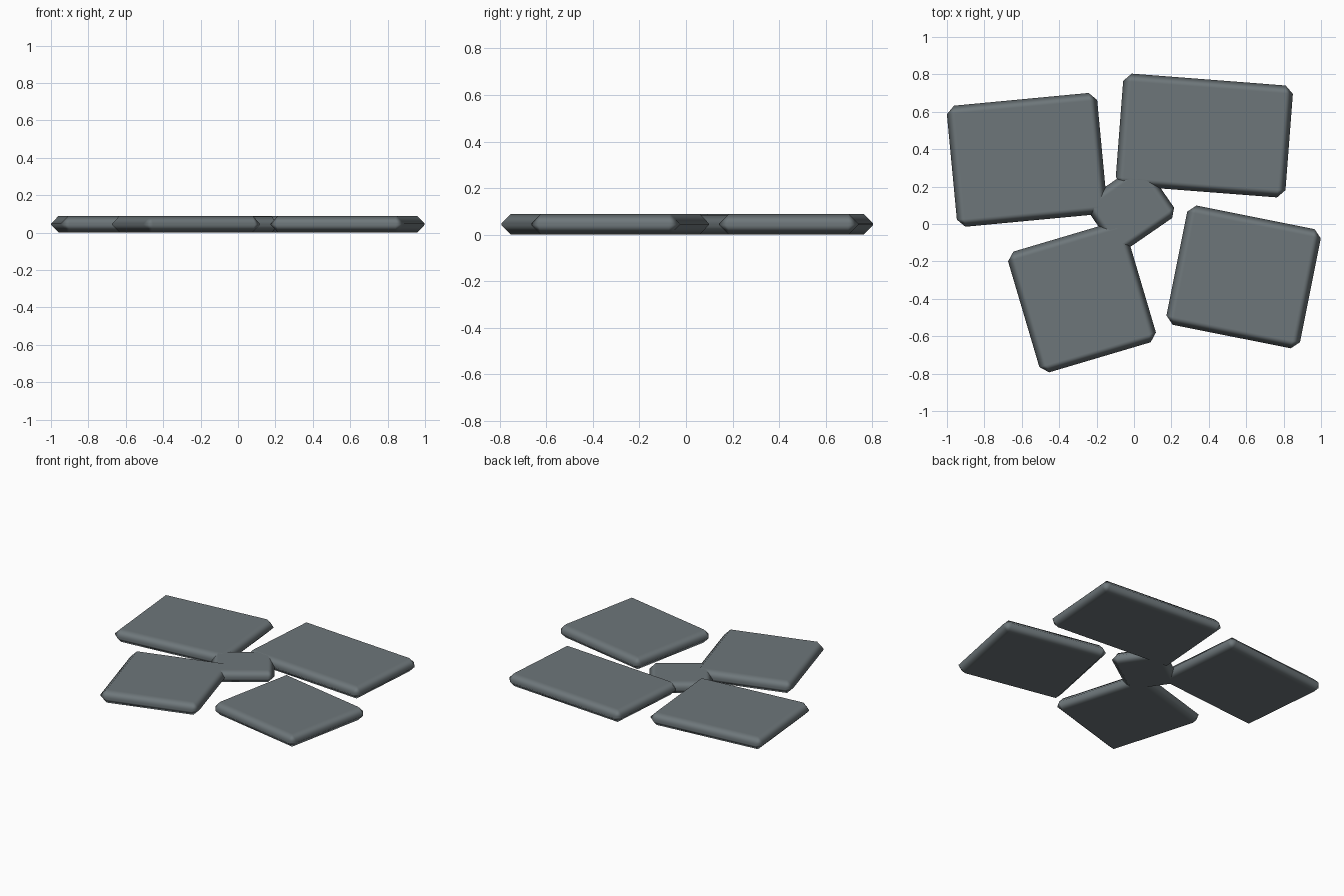
import bpy, bmesh, math

if "Cube" in bpy.data.objects:
    bpy.data.objects.remove(bpy.data.objects["Cube"])

THICK = 0.09

stone = bpy.data.materials.new("slate grey stone")
stone.diffuse_color = (0.155, 0.183, 0.195, 1)
stone.use_nodes = True
stone.node_tree.nodes["Principled BSDF"].inputs["Base Color"].default_value = stone.diffuse_color


def slab(name, x, y, width, depth, angle, thick=THICK, bevel=0.042):
    """Flat rectangular paving stone with chamfered edges, resting on z = 0."""
    mesh = bpy.data.meshes.new(name)
    bm = bmesh.new()
    bmesh.ops.create_cube(bm, size=1)
    bmesh.ops.scale(bm, vec=(width, depth, thick), verts=bm.verts)
    for f in bm.faces:
        f.smooth = True
    bm.to_mesh(mesh)
    bm.free()
    mesh.materials.append(stone)
    ob = bpy.data.objects.new(name, mesh)
    bpy.context.collection.objects.link(ob)
    ob.location = (x, y, thick / 2)
    ob.rotation_euler.z = math.radians(angle)
    mod = ob.modifiers.new("chamfer", 'BEVEL')
    mod.width = bevel
    mod.segments = 1
    mod.limit_method = 'NONE'
    mod.harden_normals = True
    return ob


# four large stones around the middle
slab("back_right_stone", 0.376, 0.473, 0.91, 0.60, -4.4)
slab("back_left_stone", -0.572, 0.343, 0.807, 0.65, 5.4)
slab("front_left_stone", -0.278, -0.39, 0.65, 0.673, 16.5)
slab("front_right_stone", 0.586, -0.283, 0.728, 0.65, -11.3)

# small filler stone in the gap, a touch lower
slab("middle_stone", -0.02, 0.084, 0.39, 0.34, 34.6, thick=0.085, bevel=0.04)
